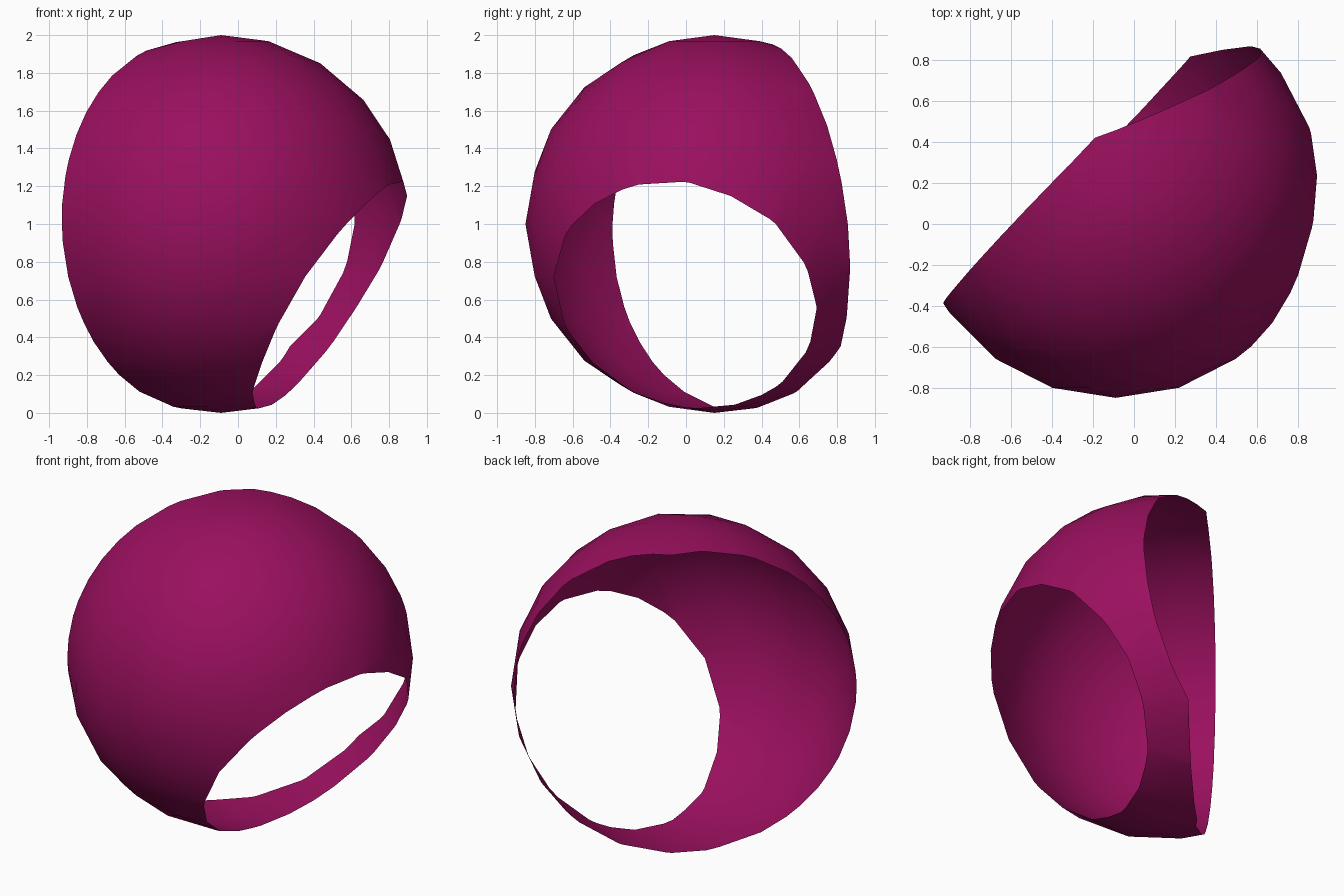
import bpy
import bmesh
from mathutils import Vector

if "Cube" in bpy.data.objects:
    bpy.data.objects.remove(bpy.data.objects["Cube"])

CENTRE = Vector((-0.09, 0.15, 1.0))

# Cuts: outward normal and distance from the sphere centre
CUTS = [
    ((-0.716, 0.698, -0.035), 0.225),   # back left opening
    ((-0.348, 0.928, 0.129), 0.405),    # back opening, right portion
    ((0.818, -0.220, -0.532), 0.700),   # round opening on the right side
]

# Thin spherical shell
bm = bmesh.new()
bmesh.ops.create_icosphere(bm, subdivisions=3, radius=1.0)

# Slice away each opening
for normal, distance in CUTS:
    n = Vector(normal).normalized()
    bmesh.ops.bisect_plane(bm, geom=bm.verts[:] + bm.edges[:] + bm.faces[:],
                           dist=1e-5, plane_co=n * distance, plane_no=n,
                           clear_outer=True)

# Clean the rims and keep them on the sphere
bmesh.ops.remove_doubles(bm, verts=bm.verts[:], dist=0.025)
for v in bm.verts:
    v.co = v.co.normalized()
bmesh.ops.triangulate(bm, faces=bm.faces[:])
bmesh.ops.recalc_face_normals(bm, faces=bm.faces[:])
if sum(f.normal.dot(f.calc_center_median()) for f in bm.faces) < 0:
    bmesh.ops.reverse_faces(bm, faces=bm.faces[:])
bmesh.ops.translate(bm, verts=bm.verts[:], vec=CENTRE)
for f in bm.faces:
    f.smooth = True

mesh = bpy.data.meshes.new("shell")
bm.to_mesh(mesh)
bm.free()
shell = bpy.data.objects.new("shell", mesh)
bpy.context.collection.objects.link(shell)

# Single colour
magenta = bpy.data.materials.new("deep magenta")
magenta.diffuse_color = (0.32, 0.005, 0.112, 1.0)
magenta.use_nodes = True
magenta.node_tree.nodes["Principled BSDF"].inputs["Base Color"].default_value = magenta.diffuse_color
mesh.materials.append(magenta)
